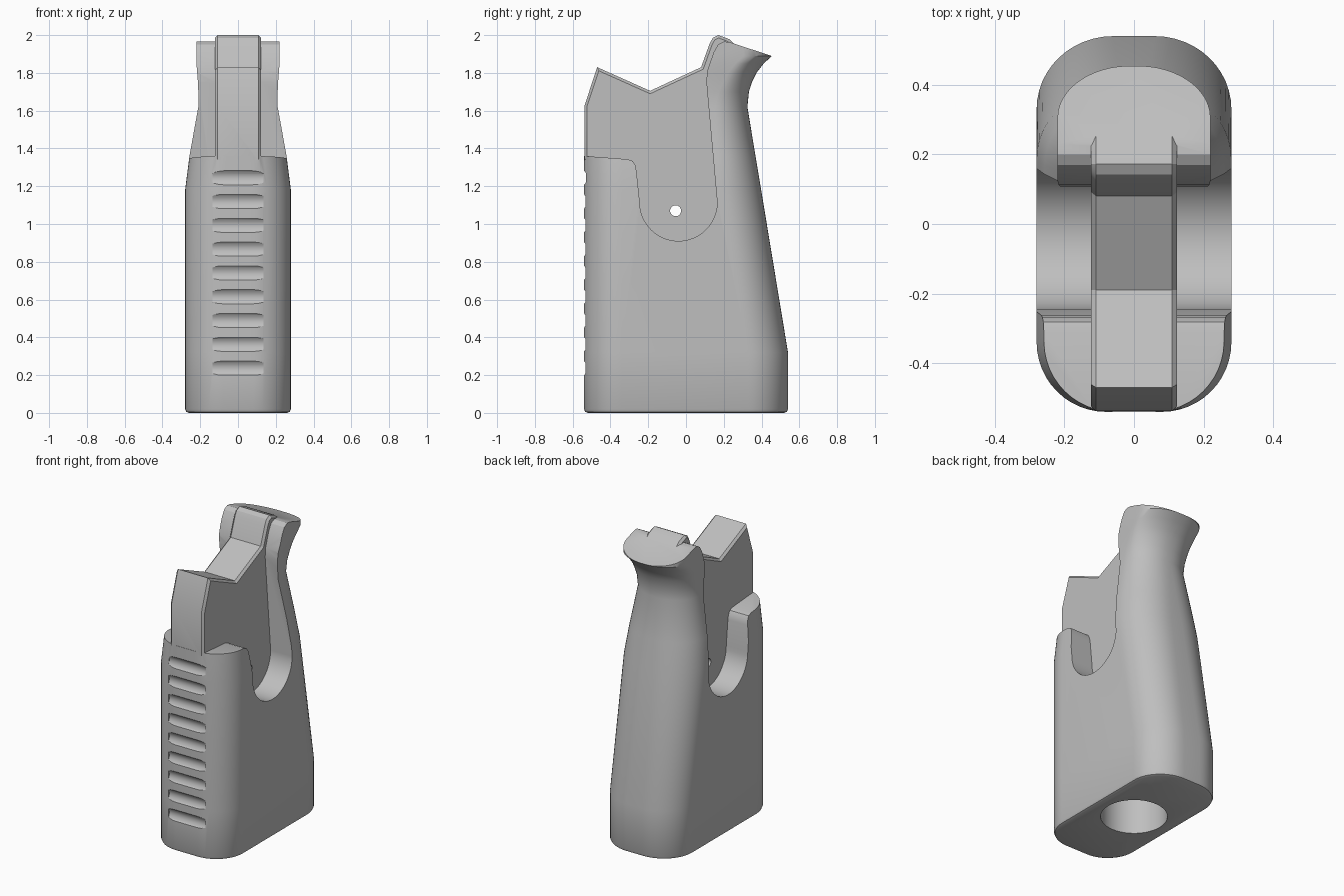
import bpy, bmesh, math
from mathutils import Matrix

cube = bpy.data.objects.get("Cube")
if cube:
    bpy.data.objects.remove(cube, do_unlink=True)

grey = bpy.data.materials.new("matte grey")
grey.use_nodes = True
grey.diffuse_color = (0.52, 0.52, 0.52, 1)
grey.node_tree.nodes["Principled BSDF"].inputs["Base Color"].default_value = (0.52, 0.52, 0.52, 1)


def make_object(name, bm):
    bmesh.ops.recalc_face_normals(bm, faces=bm.faces)
    mesh = bpy.data.meshes.new(name)
    bm.to_mesh(mesh)
    bm.free()
    mesh.materials.append(grey)
    obj = bpy.data.objects.new(name, mesh)
    bpy.context.collection.objects.link(obj)
    return obj


def prism(name, profile, half_width, chamfer=0):
    """Side profile (y, z) extruded across x."""
    bm = bmesh.new()
    rings = [[bm.verts.new((x, y, z)) for y, z in profile] for x in (-half_width, half_width)]
    caps = [bm.faces.new(ring) for ring in rings]
    for i in range(len(profile)):
        j = (i + 1) % len(profile)
        bm.faces.new((rings[0][i], rings[0][j], rings[1][j], rings[1][i]))
    bmesh.ops.recalc_face_normals(bm, faces=bm.faces)
    if chamfer:
        edges = list({e for cap in caps for e in cap.edges})
        bmesh.ops.bevel(bm, geom=edges, offset=chamfer, segments=1, affect='EDGES', profile=0.5)
    return make_object(name, bm)


def rod(name, radius, length, centre, axis, sides=32):
    bm = bmesh.new()
    turn = Matrix.Rotation(math.pi / 2, 4, 'Y') if axis == 'X' else Matrix.Identity(4)
    bmesh.ops.create_cone(bm, cap_ends=True, segments=sides, radius1=radius, radius2=radius,
                          depth=length, matrix=Matrix.Translation(centre) @ turn)
    return make_object(name, bm)


def combine(target, other, operation):
    """Bake a boolean into the target and remove the tool."""
    mod = target.modifiers.new("boolean", 'BOOLEAN')
    mod.operation = operation
    mod.solver = 'EXACT'
    mod.object = other
    bpy.context.view_layer.update()
    graph = bpy.context.evaluated_depsgraph_get()
    mesh = bpy.data.meshes.new_from_object(target.evaluated_get(graph))
    target.modifiers.clear()
    target.data = mesh
    bpy.data.objects.remove(other, do_unlink=True)


def section(half, front, back, front_r, rear_rx, rear_ry, steps=12):
    """Rounded plan outline, counter-clockwise."""
    corners = ((1, back, rear_rx, rear_ry, 0), (-1, back, rear_rx, rear_ry, 1),
               (-1, front, front_r, front_r, 2), (1, front, front_r, front_r, 3))
    points = []
    for side, end, rx, ry, quarter in corners:
        cx = side * (half - rx)
        cy = end - ry if quarter < 2 else end + ry
        for k in range(steps + 1):
            a = math.pi / 2 * (quarter + k / steps)
            points.append((cx + rx * math.cos(a), cy + ry * math.sin(a)))
    return points


# Grip shell: z, half width, back y, rear corner radii
levels = [
    (0.02, 0.28, 0.54, 0.22, 0.21),
    (0.32, 0.28, 0.54, 0.22, 0.21),
    (1.18, 0.28, 0.398, 0.24, 0.21),
    (1.36, 0.257, 0.368, 0.23, 0.20),
    (1.62, 0.21, 0.325, 0.20, 0.17),
    (1.70, 0.21, 0.333, 0.20, 0.16),
    (1.76, 0.213, 0.353, 0.205, 0.15),
    (1.80, 0.216, 0.373, 0.21, 0.15),
    (1.85, 0.22, 0.412, 0.21, 0.15),
    (1.89, 0.22, 0.455, 0.21, 0.15),
    (2.05, 0.22, 0.455, 0.21, 0.15),
]
bm = bmesh.new()
rings = []
for inset, z in ((0.02, 0), (0.006, 0.006)):
    outline = section(0.28 - inset, -0.54 + inset, 0.54 - inset, 0.2 - inset, 0.22 - inset, 0.21 - inset)
    rings.append([bm.verts.new((x, y, z)) for x, y in outline])
for z, half, back, rx, ry in levels:
    rings.append([bm.verts.new((x, y, z)) for x, y in section(half, -0.54, back, 0.2, rx, ry)])
for low, high in zip(rings, rings[1:]):
    for i in range(len(low)):
        j = (i + 1) % len(low)
        bm.faces.new((low[i], low[j], high[j], high[i]))
bm.faces.new(rings[0])
bm.faces.new(rings[-1])
grip = make_object("grip_body", bm)

# Trim the shell to the side profile with its U-shaped recess and tail horn
arc = [(-0.04 + 0.205 * math.cos(a), 1.115 + 0.205 * math.sin(a))
       for a in (-math.pi * k / 24 for k in range(25))]
trim = [(-0.7, -0.1), (0.8, -0.1), (0.8, 1.776), (0.23, 1.963), (0.2, 1.966), (0.17, 1.95),
        (0.147, 1.91), (0.112, 1.81), (0.108, 1.75)] + arc + [
        (-0.262, 1.28), (-0.268, 1.31), (-0.282, 1.333), (-0.31, 1.343), (-0.7, 1.372)]
combine(grip, prism("trim", trim, 0.5), 'INTERSECT')

# Central web with notched top
web = [(-0.538, 1.34), (-0.538, 1.625), (-0.47, 1.83), (-0.19, 1.705), (0.08, 1.83),
       (0.125, 1.955), (0.142, 1.985), (0.172, 2.0), (0.23, 1.978), (0.275, 1.935),
       (0.25, 1.7), (0.2, 0.85), (-0.5, 0.85), (-0.5, 1.335)]
combine(grip, prism("web", web, 0.123, 0.014), 'UNION')

# Finger grooves on the front strap
for i in range(9):
    combine(grip, rod("groove", 0.052, 0.27, (0, -0.576, 1.245 - 0.126 * i), 'X'), 'DIFFERENCE')

# Cross-pin hole and bottom bore
combine(grip, rod("pin", 0.029, 1, (0, -0.055, 1.07), 'X'), 'DIFFERENCE')
combine(grip, rod("bore", 0.2, 1, (0, 0, 0.3), 'Z', 48), 'DIFFERENCE')

# Smooth rounded areas, crisp edges
bpy.ops.object.select_all(action='DESELECT')
grip.select_set(True)
bpy.context.view_layer.objects.active = grip
bpy.ops.object.shade_smooth_by_angle(angle=math.radians(30))
